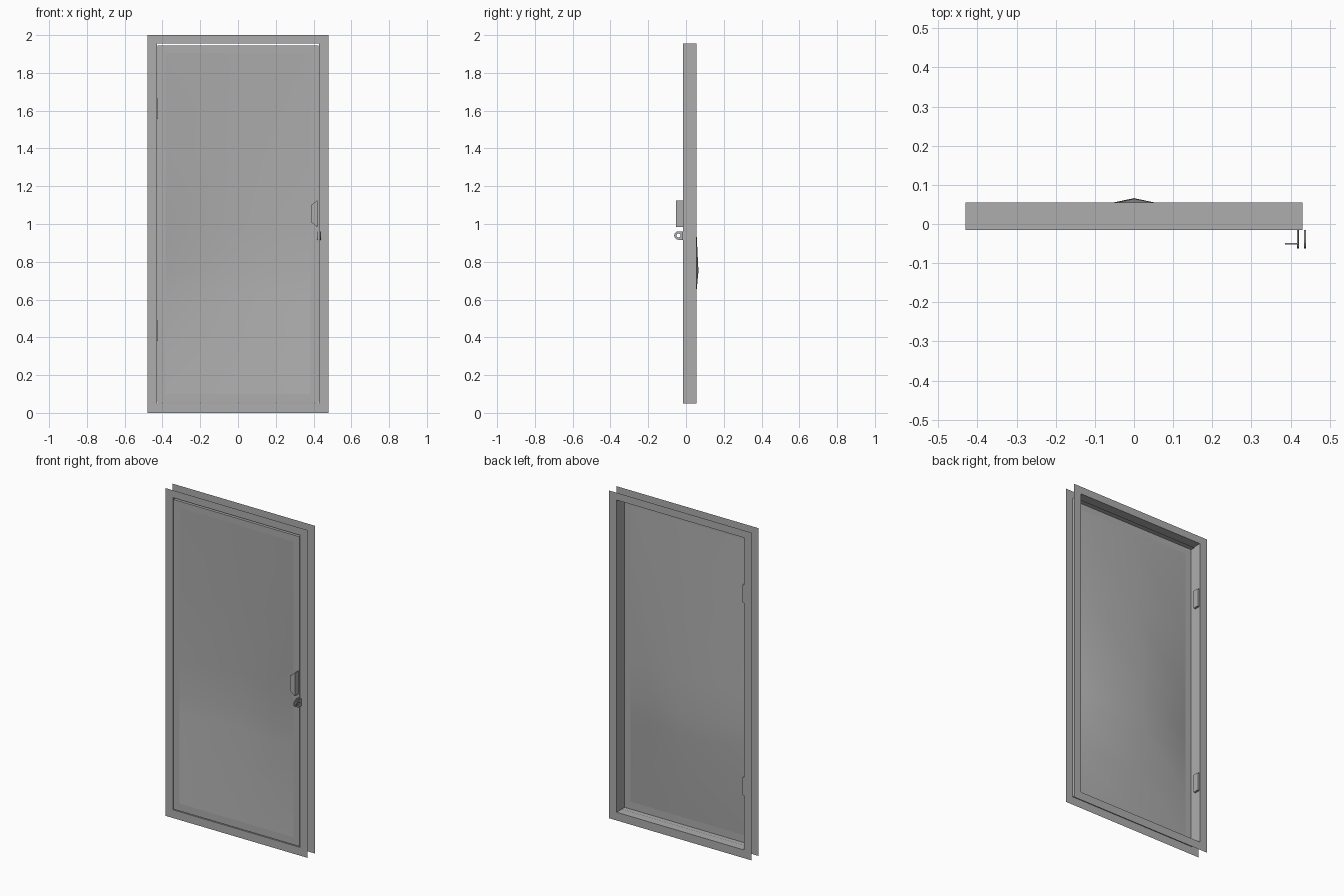
import bpy, bmesh, math

cube = bpy.data.objects.get("Cube")
if cube:
    bpy.data.objects.remove(cube, do_unlink=True)

# One painted-metal material
metal = bpy.data.materials.new("grey_metal")
metal.use_nodes = True
GREY = (0.42, 0.42, 0.42, 1)
metal.diffuse_color = GREY
metal.node_tree.nodes["Principled BSDF"].inputs["Base Color"].default_value = GREY

Y_FRONT, Y_BACK = -0.015, 0.055


def finish(name, bm, smooth=False):
    me = bpy.data.meshes.new(name)
    bm.to_mesh(me)
    bm.free()
    me.materials.append(metal)
    ob = bpy.data.objects.new(name, me)
    bpy.context.collection.objects.link(ob)
    for p in me.polygons:
        p.use_smooth = smooth
    return ob


def folded_sheet(name, loops):
    """Sheet metal folded through rectangles given as (half width, z0, z1, y)."""
    bm = bmesh.new()
    rings = [[bm.verts.new(c) for c in ((-w, y, a), (w, y, a), (w, y, b), (-w, y, b))]
             for w, a, b, y in loops]
    for p, q in zip(rings, rings[1:]):
        for i in range(4):
            j = (i + 1) % 4
            bm.faces.new((p[i], p[j], q[j], q[i]))
    return finish(name, bm)


def box(name, x0, x1, y0, y1, z0, z1):
    bm = bmesh.new()
    bmesh.ops.create_cube(bm, size=1)
    for v in bm.verts:
        v.co = ((x0 + x1) / 2 + v.co.x * (x1 - x0),
                (y0 + y1) / 2 + v.co.y * (y1 - y0),
                (z0 + z1) / 2 + v.co.z * (z1 - z0))
    return finish(name, bm)


def extruded(name, points, offset):
    """Flat outline pushed along an offset."""
    bm = bmesh.new()
    face = bm.faces.new([bm.verts.new(p) for p in points])
    new = bmesh.ops.extrude_face_region(bm, geom=[face])["geom"]
    bmesh.ops.translate(bm, vec=offset, verts=[g for g in new if isinstance(g, bmesh.types.BMVert)])
    bmesh.ops.recalc_face_normals(bm, faces=bm.faces)
    return finish(name, bm)


# Frame: front flange, jamb and back flange
folded_sheet("frame", [(0.48, 0, 2, Y_FRONT), (0.43, 0.05, 1.955, Y_FRONT),
                       (0.43, 0.05, 1.955, Y_BACK), (0.48, 0, 2, Y_BACK)])

# Door rim with a lip folded to the back
folded_sheet("door_rim", [(0.425, 0.055, 1.945, 0.015), (0.425, 0.055, 1.945, Y_FRONT),
                          (0.385, 0.10, 1.905, Y_FRONT)])

# Door panel, dished towards the back
rows = [(0.10, 0), (0.37, 0.5), (0.633, 0.86), (0.75, 1), (0.977, 0.86), (1.40, 0.5), (1.905, 0)]
bm = bmesh.new()
grid = [[bm.verts.new((x, Y_FRONT + (0.081 * depth if x == 0 else 0), z)) for x in (-0.385, 0, 0.385)]
        for z, depth in rows]
for lo, hi in zip(grid, grid[1:]):
    for i in range(2):
        bm.faces.new((lo[i], lo[i + 1], hi[i + 1], hi[i]))
finish("door_panel", bm, smooth=True)

# Hinges on the right jamb
for label, z in (("lower", 0.435), ("upper", 1.61)):
    box(f"{label}_hinge", -0.43, -0.417, 0.017, 0.052, z - 0.055, z + 0.055)

# Pull handle: web standing off the rim and a tapered grip plate
box("handle_web", 0.416, 0.42, -0.052, Y_FRONT, 0.985, 1.125)
extruded("handle_grip", [(0.42, -0.052, 0.985), (0.42, -0.052, 1.125),
                         (0.386, -0.052, 1.10), (0.386, -0.052, 1.01)], (0, 0.004, 0))

# Padlock lugs: rounded plates with a hole, one on the door and one on the frame
CY, CZ, R, HOLE, N = -0.040, 0.939, 0.0225, 0.011, 16


def lug(name, x0, x1):
    bm = bmesh.new()
    rings = []
    for x in (x0, x1):
        outer, inner = [], []
        for i in range(N):
            a = math.tau * i / N
            c, s = math.cos(a), math.sin(a)
            if c > 0.01:  # square end against the door
                k = 1 / max(c, abs(s))
                y, z = CY + (Y_FRONT - CY) * c * k, CZ + R * s * k
            else:
                y, z = CY + R * c, CZ + R * s
            outer.append(bm.verts.new((x, y, z)))
            inner.append(bm.verts.new((x, CY + HOLE * c, CZ + HOLE * s)))
        rings += [outer, inner]
    o0, i0, o1, i1 = rings
    for p, q in ((o0, i0), (i0, i1), (i1, o1), (o1, o0)):
        for i in range(N):
            j = (i + 1) % N
            bm.faces.new((p[i], p[j], q[j], q[i]))
    bmesh.ops.recalc_face_normals(bm, faces=bm.faces)
    finish(name, bm)


lug("door_lug", 0.417, 0.422)
lug("frame_lug", 0.434, 0.439)
